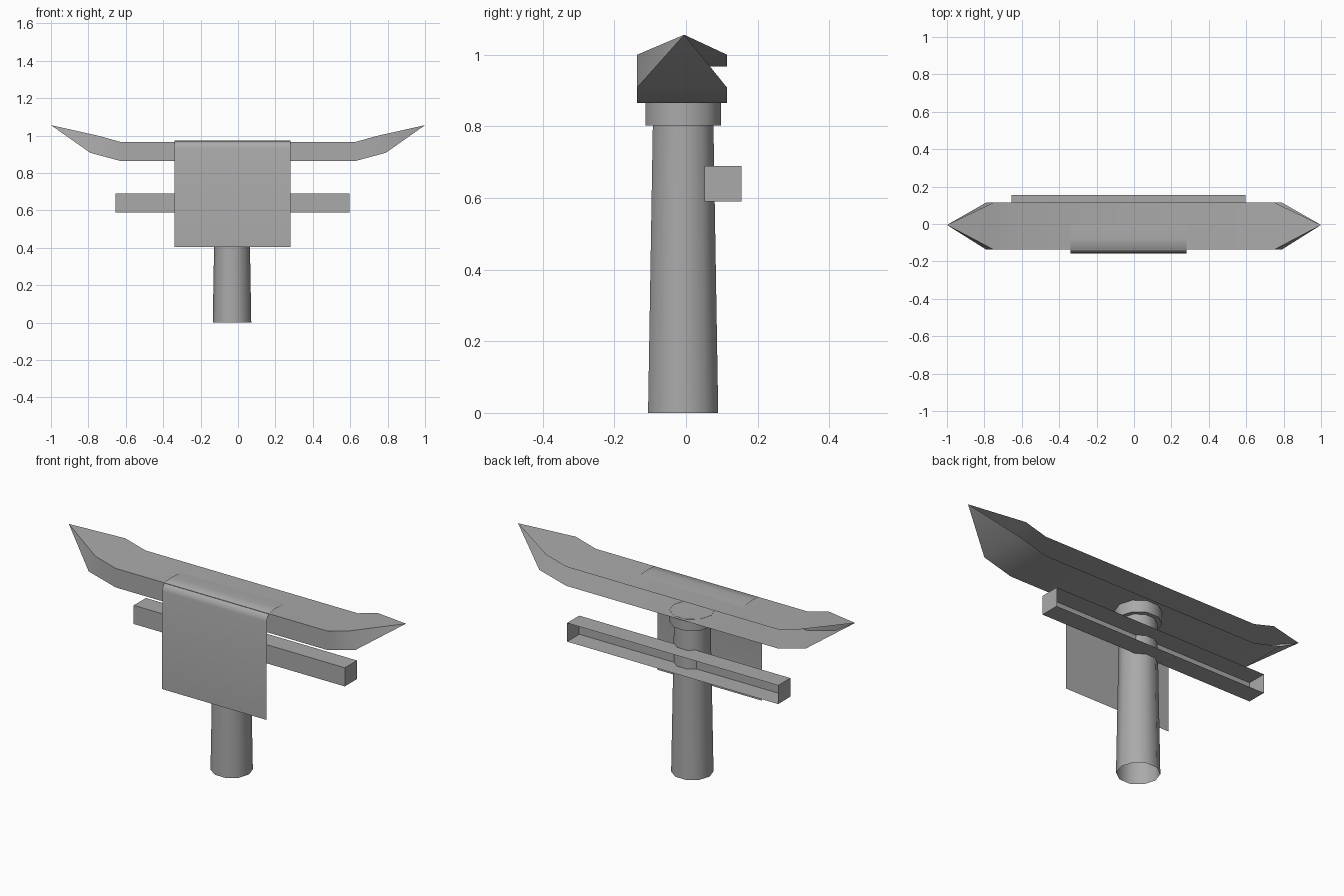
import bpy
import bmesh
from math import sin, cos, pi, radians

cube = bpy.data.objects.get("Cube")
if cube:
    bpy.data.objects.remove(cube, do_unlink=True)

grey = bpy.data.materials.new("plain_grey")
grey.use_nodes = True
COLOUR = (0.4, 0.4, 0.4, 1)
grey.diffuse_color = COLOUR
grey.node_tree.nodes["Principled BSDF"].inputs["Base Color"].default_value = COLOUR


def finish(name, bm, angle=40):
    """Turn a bmesh into a shaded object."""
    mesh = bpy.data.meshes.new(name)
    bm.to_mesh(mesh)
    bm.free()
    mesh.materials.append(grey)
    obj = bpy.data.objects.new(name, mesh)
    bpy.context.collection.objects.link(obj)
    bpy.ops.object.select_all(action='DESELECT')
    obj.select_set(True)
    bpy.context.view_layer.objects.active = obj
    bpy.ops.object.shade_smooth_by_angle(angle=radians(angle))
    return obj


def loft(sections, caps=False, closed=False):
    """Skin a row of matching sections; merged points make tips."""
    bm = bmesh.new()
    rows = [[bm.verts.new(p) for p in s] for s in sections]
    count = len(rows[0])
    for a, b in zip(rows, rows[1:]):
        for i in range(count if closed else count - 1):
            j = (i + 1) % count
            bm.faces.new((a[i], a[j], b[j], b[i]))
    if caps:
        bm.faces.new(rows[0][::-1])
        bm.faces.new(rows[-1])
    bmesh.ops.remove_doubles(bm, verts=bm.verts, dist=0.0005)
    return bm


def channel(x_top, x_low, front, back, low, top):
    """Section of a trough that is open at the back."""
    return [(x_top, back, top), (x_top, front, top),
            (x_low, front, low), (x_low, back, low)]


# Upper beam: open at the back, with upswept pointed ends
FRONT, BACK = -0.137, 0.115
half = [channel(s * 0.63, s * 0.63, FRONT, BACK, 0.865, 0.967) for s in (-1, 1)]
bend = [channel(s * 0.75, s * 0.79, FRONT, BACK, 0.908, 1.0) for s in (-1, 1)]
tip = [[(s, -0.005, 1.056)] * 4 for s in (-1, 1)]
finish("upper_beam", loft([tip[0], bend[0], half[0], half[1], bend[1], tip[1]]))

# Lower crossbar: straight trough with closed ends
finish("lower_crossbar", loft(
    [channel(x, x, 0.052, 0.155, 0.59, 0.69) for x in (-0.655, 0.597)], caps=True))

# Post: tapered ten-sided tube with a wider collar
post = []
for r, z in [(0.103, 0), (0.089, 0.803), (0.111, 0.803), (0.111, 0.866)]:
    post.append([(-0.032 + r * cos(2 * pi * i / 10), -0.008 + r * sin(2 * pi * i / 10), z)
                 for i in range(10)])
finish("post", loft(post, closed=True))

# Cloth: thin sheet folded over the front of the beam
fold = [(0, 0.969), (-0.08, 0.974), (-0.13, 0.97), (-0.15, 0.955),
        (-0.156, 0.93), (-0.157, 0.405)]
finish("hanging_cloth", loft([[(x, y, z) for y, z in fold] for x in (-0.34, 0.28)]), 80)
